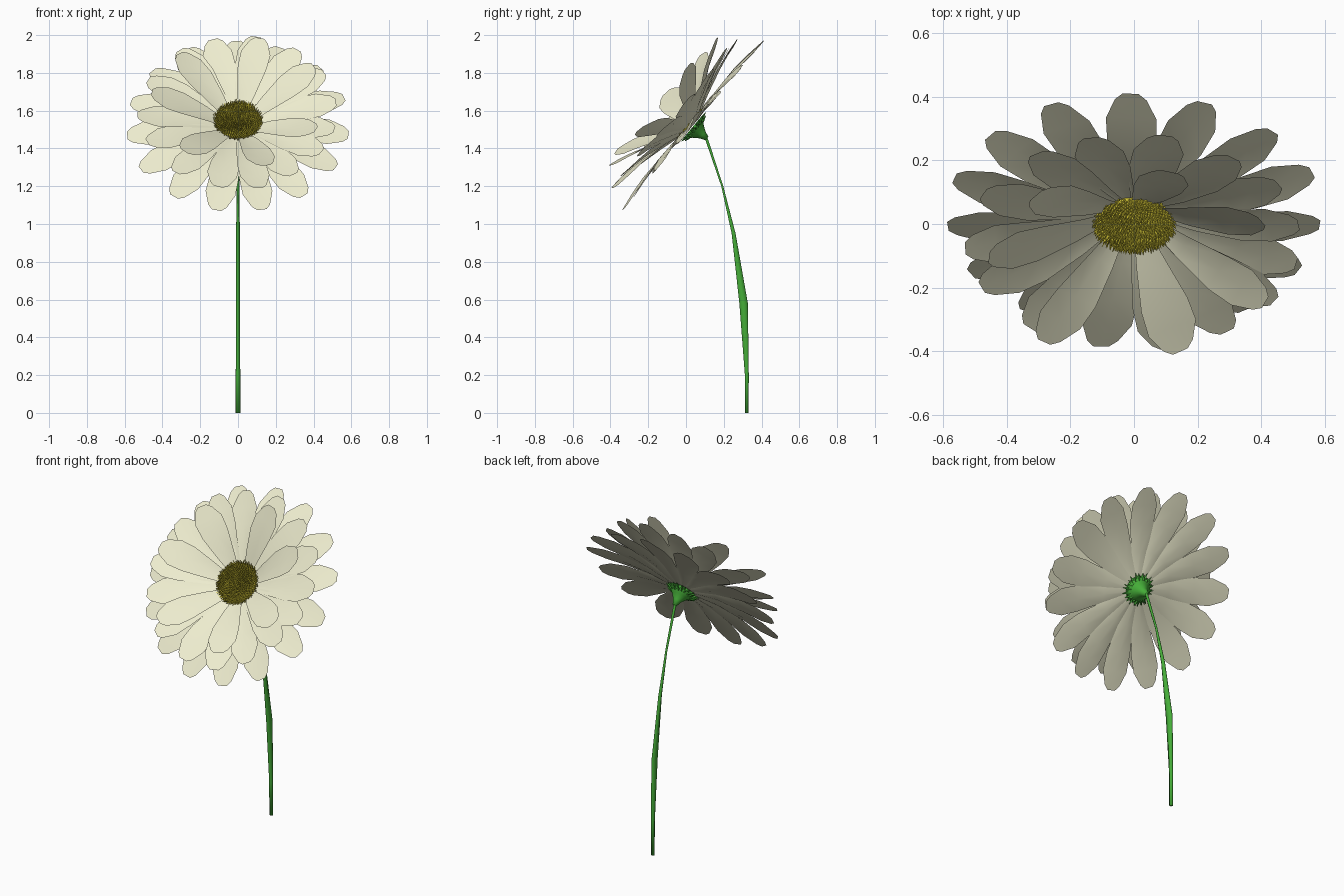
import bpy, bmesh, math, random
from mathutils import Matrix, Vector

if "Cube" in bpy.data.objects:
    bpy.data.objects.remove(bpy.data.objects["Cube"])

random.seed(4)
HEAD = Matrix.Translation((0, 0.03, 1.52)) @ Matrix.Rotation(math.radians(50.2), 4, 'X')


def material(name, rgb):
    m = bpy.data.materials.new(name)
    m.diffuse_color = (*rgb, 1)
    m.use_nodes = True
    m.node_tree.nodes["Principled BSDF"].inputs["Base Color"].default_value = m.diffuse_color
    return m


def finish(name, bm, mat, smooth=True):
    bmesh.ops.recalc_face_normals(bm, faces=bm.faces)
    me = bpy.data.meshes.new(name)
    bm.to_mesh(me)
    bm.free()
    me.materials.append(mat)
    for p in me.polygons:
        p.use_smooth = smooth
    ob = bpy.data.objects.new(name, me)
    bpy.context.collection.objects.link(ob)
    return ob


def loft(bm, rings):
    rings = [[bm.verts.new(p) for p in r] for r in rings]
    n = len(rings[0])
    for a, b in zip(rings, rings[1:]):
        for i in range(n):
            j = (i + 1) % n
            bm.faces.new((a[i], a[j], b[j], b[i]))
    bm.faces.new(rings[0][::-1])
    bm.faces.new(rings[-1])


def circle(rx, ry, n, place):
    return [place(rx * math.cos(2 * math.pi * i / n), ry * math.sin(2 * math.pi * i / n))
            for i in range(n)]


def spike(bm, base, direction, radius, length, sides=4):
    rot = direction.to_track_quat('Z', 'Y')
    ring = [bm.verts.new(base + rot @ Vector(p))
            for p in circle(radius, radius, sides, lambda x, y: (x, y, 0))]
    tip = bm.verts.new(base + direction.normalized() * length)
    for i in range(sides):
        bm.faces.new((ring[i], ring[(i + 1) % sides], tip))


white = material("petal_cream", (0.85, 0.84, 0.62))
yellow = material("floret_yellow", (0.72, 0.62, 0.04))
green = material("stem_green", (0.06, 0.42, 0.04))

# Petals: (fraction of length, half width), blunt faceted tips
OUTLINE = [(0.0, 0.018), (0.3, 0.050), (0.6, 0.077), (0.8, 0.080), (0.95, 0.050), (1.0, 0.025)]


def petal(bm, angle, radius, rise, base_z, twist):
    spin = Matrix.Rotation(math.radians(angle), 4, 'Z')
    rows = []
    for t, w in OUTLINE:
        r = 0.05 + (radius - 0.05) * t
        z = base_z + rise * t ** 1.1 + 0.015 * math.sin(math.pi * t)
        roll = twist * t
        row = []
        for s in (-1, 0, 1):
            v = w * s
            h = 0.012 * s * s * math.sin(math.pi * min(t + 0.1, 1))
            row.append(bm.verts.new(HEAD @ spin @ Vector(
                (r, v * math.cos(roll) - h * math.sin(roll),
                 z + v * math.sin(roll) + h * math.cos(roll)))))
        rows.append(row)
    for a, b in zip(rows, rows[1:]):
        for i in range(2):
            bm.faces.new((a[i], b[i], b[i + 1], a[i + 1]))


layers = [
    ("outer_petals", [-77 + 24 * k for k in range(15)], 0.595, 0.0, -0.005, 0.1),
    ("middle_petals", [80, 104, 125, 155, -178, -155, -128, -101, -78, -55, -32, -12, 8, 32, 53],
     0.53, 0.115, 0.0, 0.2),
    ("inner_petals", [76, 30, -24, -71, -129, 173, 133], 0.46, 0.21, 0.0, 0.3),
]
for name, angles, radius, rise, base, tw in layers:
    bm = bmesh.new()
    for a in angles:
        petal(bm, a + random.uniform(-1, 1), radius * random.uniform(0.985, 1.005),
              rise * random.uniform(0.92, 1.06), base, random.uniform(-tw, tw))
    finish(name, bm, white)


# Flower centre: raised disc with a small dip
def dome(r):
    q = min(r / 0.128, 1)
    return 0.03 + 0.03 * math.sqrt(1 - q ** 4) - 0.022 * math.exp(-(r / 0.05) ** 2)


bm = bmesh.new()
rim = [(0.06, 0.0), (0.1, 0.01)] + [(r, dome(r) - 0.003) for r in (0.12, 0.11, 0.095, 0.07, 0.045, 0.02, 0.005)]
loft(bm, [circle(r, r, 32, lambda x, y, z=z: HEAD @ Vector((x, y, z))) for r, z in rim])
finish("flower_centre", bm, yellow)

# Florets: small spikes in a sunflower spiral
bm = bmesh.new()
N = 650
for i in range(N):
    r = 0.125 * math.sqrt((i + 0.5) / N)
    a = i * 2.39996
    p = Vector((r * math.cos(a), r * math.sin(a), dome(r) - 0.005))
    d = Vector((p.x * 4, p.y * 4, 0.9))
    d += Vector([random.uniform(-0.15, 0.15) for _ in range(3)])
    spike(bm, HEAD @ p, HEAD.to_3x3() @ d, 0.005, random.uniform(0.018, 0.028))
finish("florets", bm, yellow, False)

# Calyx cup behind the petals
bm = bmesh.new()
loft(bm, [circle(r, r, 20, lambda x, y, z=z: HEAD @ Vector((x, y, z)))
          for r, z in ((0.012, -0.105), (0.024, -0.075), (0.045, -0.045),
                       (0.07, -0.022), (0.078, -0.008))])
finish("calyx", bm, green)

# Pointed sepals around the calyx
bm = bmesh.new()
for count, r, z in ((22, 0.07, -0.016), (18, 0.058, -0.028)):
    for i in range(count):
        a = 2 * math.pi * (i + random.uniform(-0.2, 0.2)) / count
        p = Vector((r * math.cos(a), r * math.sin(a), z))
        d = Vector((math.cos(a), math.sin(a), 0.15))
        spike(bm, HEAD @ p, HEAD.to_3x3() @ d, 0.009, random.uniform(0.025, 0.04))
finish("sepals", bm, green, False)

# Stem: y, z, half width in x, half width in y
STEM = [(0.322, 0, 0.012, 0.011), (0.322, 0.2, 0.012, 0.012), (0.305, 0.58, 0.011, 0.026),
        (0.252, 0.95, 0.010, 0.012), (0.192, 1.2, 0.007, 0.006),
        (0.107, 1.455, 0.009, 0.009), (0.085, 1.485, 0.012, 0.012)]
bm = bmesh.new()
loft(bm, [circle(rx, ry, 6, lambda x, y, c=cy, z=z: (x, c + y, z)) for cy, z, rx, ry in STEM])
stem = finish("stem", bm, green)
